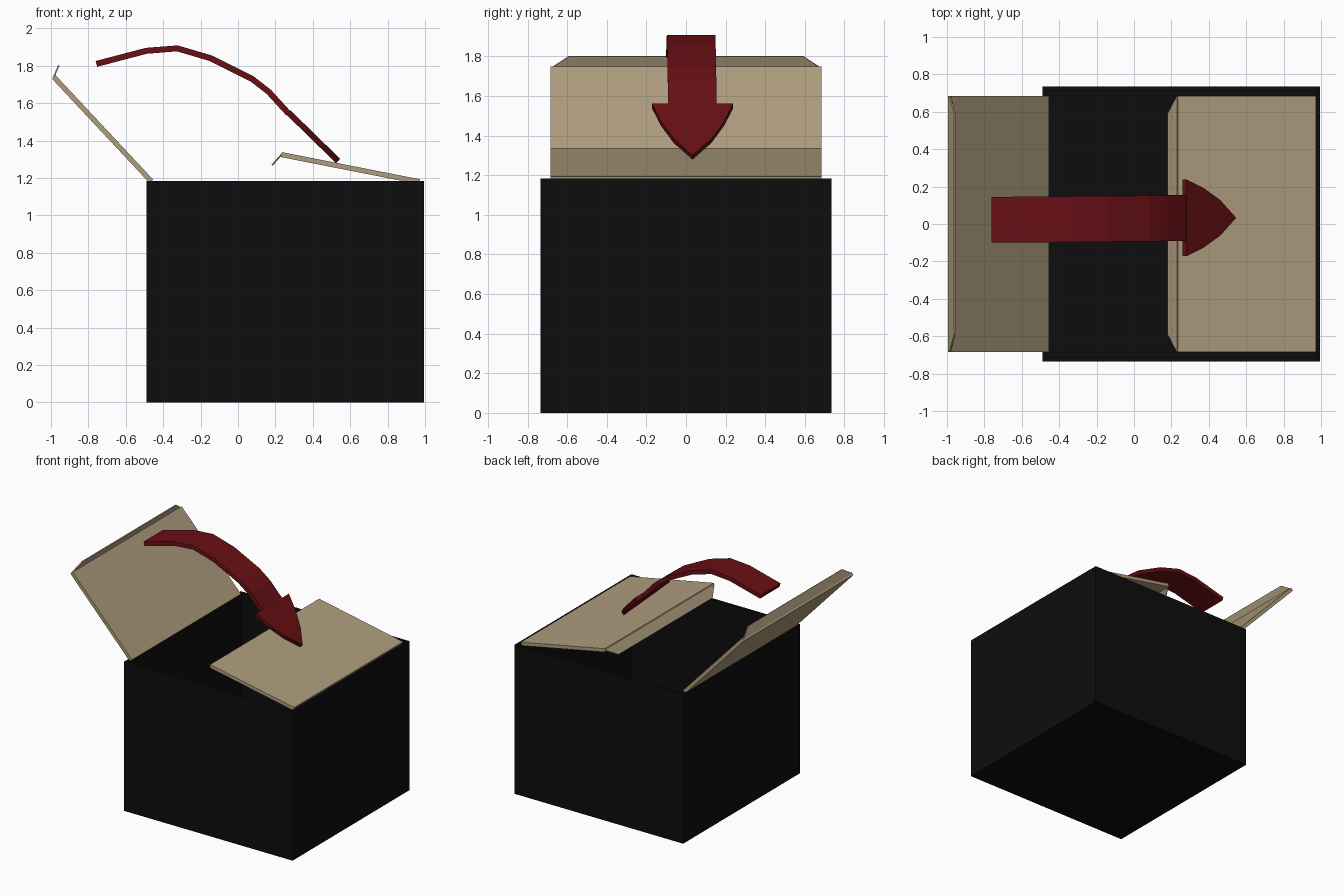
import bpy, bmesh
from mathutils import Vector

if "Cube" in bpy.data.objects:
    bpy.data.objects.remove(bpy.data.objects["Cube"])


def material(name, rgb):
    m = bpy.data.materials.new(name)
    m.diffuse_color = (*rgb, 1)
    m.use_nodes = True
    m.node_tree.nodes["Principled BSDF"].inputs["Base Color"].default_value = m.diffuse_color
    return m


BLACK = material("black_card", (0.004, 0.004, 0.004))
TAN = material("cardboard", (0.43, 0.34, 0.21))
RED = material("dark_red", (0.14, 0.005, 0.007))


def finish(name, bm, mat):
    bmesh.ops.remove_doubles(bm, verts=bm.verts, dist=0.0005)
    bmesh.ops.recalc_face_normals(bm, faces=bm.faces)
    me = bpy.data.meshes.new(name)
    bm.to_mesh(me)
    bm.free()
    me.materials.append(mat)
    ob = bpy.data.objects.new(name, me)
    bpy.context.collection.objects.link(ob)
    return ob


def ribbon(name, stations, thick, mat):
    """Bent plate; stations are (x, z, y_low, y_high) along its centre line."""
    bm = bmesh.new()
    rings = []
    for i, (x, z, lo, hi) in enumerate(stations):
        a, b = stations[max(i - 1, 0)], stations[min(i + 1, len(stations) - 1)]
        t = Vector((b[0] - a[0], b[1] - a[1])).normalized()
        n = Vector((-t.y, t.x)) * thick / 2
        rings.append([bm.verts.new((x + s * n.x, y, z + s * n.y))
                      for s, y in ((1, lo), (1, hi), (-1, hi), (-1, lo))])
    for r, q in zip(rings, rings[1:]):
        for k in range(4):
            j = (k + 1) % 4
            bm.faces.new((r[k], r[j], q[j], q[k]))
    bm.faces.new(rings[0])
    bm.faces.new(rings[-1])
    return finish(name, bm, mat)


# open box with thin walls
X0, X1, Y, H, W = -0.49, 0.995, 0.735, 1.185, 0.02
bm = bmesh.new()


def ring(inset, z):
    return [bm.verts.new(p) for p in (
        (X0 + inset, -Y + inset, z), (X1 - inset, -Y + inset, z),
        (X1 - inset, Y - inset, z), (X0 + inset, Y - inset, z))]


loops = [ring(0, 0), ring(0, H), ring(W, H), ring(W, W)]
for r, q in zip(loops, loops[1:]):
    for k in range(4):
        j = (k + 1) % 4
        bm.faces.new((r[k], r[j], q[j], q[k]))
bm.faces.new(loops[0])
bm.faces.new(loops[-1])
finish("open_box", bm, BLACK)

# lid flaps, each with a narrow tapered tuck lip
F, L = 0.685, 0.59
flaps = {
    "left": ((-0.463, 1.182), (-0.985, 1.74), (-0.958, 1.802)),
    "right": ((0.97, 1.18), (0.232, 1.325), (0.182, 1.268)),
}
for side, (hinge, fold, tip) in flaps.items():
    ribbon(side + "_flap", [(*hinge, -F, F), (*fold, -F, F)], 0.027, TAN)
    ribbon(side + "_tuck_lip", [(*fold, -F, F), (*tip, -L, L)], 0.008, TAN)

# curved arrow
path = [(-0.757, 1.81), (-0.49, 1.88), (-0.325, 1.893), (-0.145, 1.84),
        (0.075, 1.73), (0.165, 1.66), (0.27, 1.545)]
shaft = [(x, z, -0.10 + 0.01 * i / 6, 0.145 + 0.01 * i / 6)
         for i, (x, z) in enumerate(path)]
ribbon("arrow_shaft", shaft, 0.032, RED)
head = [(0.27, 1.55, 0.205), (0.36, 1.462, 0.16), (0.45, 1.374, 0.095),
        (0.535, 1.291, 0.0)]
ribbon("arrow_head", [(x, z, 0.033 - w, 0.033 + w) for x, z, w in head], 0.032, RED)
